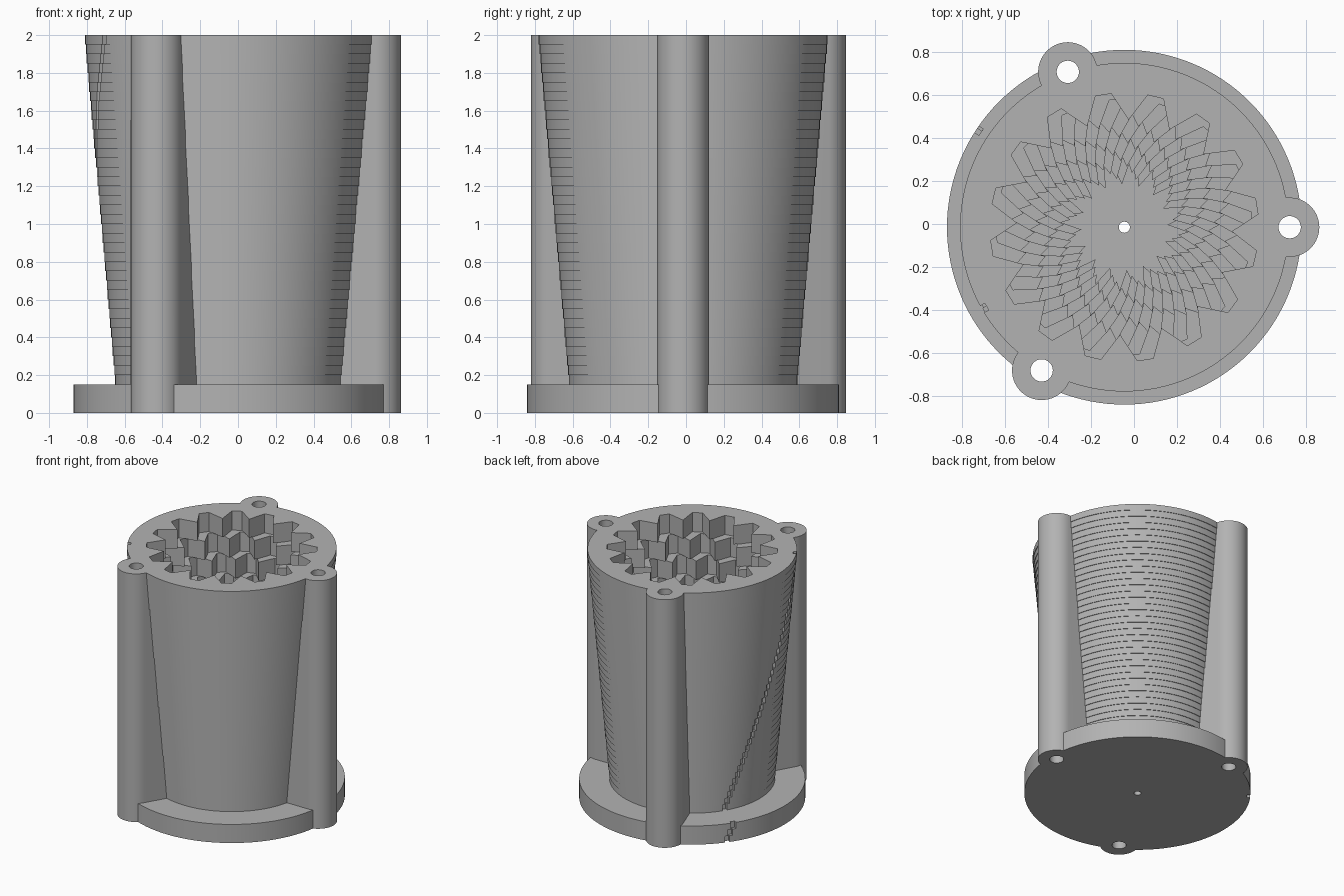
import bpy, bmesh
from math import sin, cos, pi, radians
from mathutils import Matrix

if "Cube" in bpy.data.objects:
    bpy.data.objects.remove(bpy.data.objects["Cube"], do_unlink=True)

CX, CY, TOP, BASE = -0.045, -0.015, 2.0, 0.15
POST_ANGLES = (0, 110, 240)
POST_DIST, POST_R = 0.77, 0.138
LAYERS, TEETH, STEPS = 37, 16, 12

grey = bpy.data.materials.new("light_grey")
grey.use_nodes = True
grey.diffuse_color = (0.45, 0.45, 0.45, 1)
grey.node_tree.nodes["Principled BSDF"].inputs["Base Color"].default_value = grey.diffuse_color


def finish(name, bm):
    """Turn a bmesh into an object standing on the mould's axis."""
    bmesh.ops.recalc_face_normals(bm, faces=bm.faces[:])
    mesh = bpy.data.meshes.new(name)
    bm.to_mesh(mesh)
    bm.free()
    ob = bpy.data.objects.new(name, mesh)
    ob.location = (CX, CY, 0)
    bpy.context.collection.objects.link(ob)
    mesh.materials.append(grey)
    return ob


def prism(name, outline, z0, z1):
    """Extrude a flat outline between two heights."""
    bm = bmesh.new()
    face = bm.faces.new([bm.verts.new((x, y, z0)) for x, y in outline])
    up = bmesh.ops.extrude_face_region(bm, geom=[face])["geom"]
    bmesh.ops.translate(bm, vec=(0, 0, z1 - z0),
                        verts=[v for v in up if isinstance(v, bmesh.types.BMVert)])
    return finish(name, bm)


def arc(r, a0, a1, n, cx=0, cy=0):
    return [(cx + r * cos(a0 + (a1 - a0) * i / n), cy + r * sin(a0 + (a1 - a0) * i / n))
            for i in range(n)]


def combine(target, tool, operation):
    """Boolean the tool into the target, then drop the tool."""
    mod = target.modifiers.new("cut", "BOOLEAN")
    mod.operation, mod.solver, mod.object = operation, "EXACT", tool
    bpy.context.view_layer.objects.active = target
    bpy.ops.object.modifier_apply(modifier=mod.name)
    bpy.data.objects.remove(tool, do_unlink=True)


# Flange and stepped, outward-flaring wall as one lathed solid
def layer_radius(i):
    return 0.605 + 0.16 * i / (LAYERS - 1)


profile = [(0.826, 0), (0.826, BASE)]
for i in range(LAYERS):
    for k in (i, i + 1):
        profile.append((layer_radius(i), BASE + (TOP - BASE) * k / LAYERS))
SEGS = 128
bm = bmesh.new()
rings = [[bm.verts.new((x, y, z)) for x, y in arc(r, 0, 2 * pi, SEGS)] for r, z in profile]
for low, high in zip(rings, rings[1:]):
    for j in range(SEGS):
        k = (j + 1) % SEGS
        bm.faces.new((low[j], low[k], high[k], high[j]))
bm.faces.new(rings[0])
bm.faces.new(rings[-1])
body = finish("mould_body", bm)

# Round posts, each with a straight web running in to the wall
for deg in POST_ANGLES:
    outline = arc(POST_R, -pi / 2, pi / 2, 32, POST_DIST)
    outline += [(POST_DIST, POST_R), (0.4, POST_R), (0.4, -POST_R)]
    post = prism("post", outline, 0, TOP)
    post.rotation_euler.z = radians(deg)
    bpy.context.view_layer.update()
    combine(body, post, "UNION")

# Bolt holes through the posts, and the centre drain hole
for deg in POST_ANGLES:
    hx, hy = POST_DIST * cos(radians(deg)), POST_DIST * sin(radians(deg))
    combine(body, prism("bolt_hole", arc(0.052, 0, 2 * pi, 32, hx, hy), -0.1, TOP + 0.1), "DIFFERENCE")
combine(body, prism("drain_hole", arc(0.026, 0, 2 * pi, 24), -0.1, 0.3), "DIFFERENCE")


# Twisted, stepped star cavity narrowing to the floor
def star(r, valley, twist):
    points = []
    for t in range(TEETH):
        mid = twist + 2 * pi * t / TEETH
        for offset, radius in ((-0.06, r), (0.06, r), (pi / TEETH, valley)):
            points.append((radius * cos(mid + offset), radius * sin(mid + offset)))
    return points


for i in range(STEPS):
    f = i / (STEPS - 1)
    z0 = BASE + (TOP - BASE) * i / STEPS
    z1 = BASE + (TOP - BASE) * (i + 1) / STEPS + (0.003 if i < STEPS - 1 else 0.1)
    outline = star(0.3 + 0.325 * f, 0.2 + 0.3 * f, radians(99 - 62 * (1 - f)))
    combine(body, prism("cavity_step", outline, z0, z1), "DIFFERENCE")

# Narrow stair-stepped groove winding up the outside
total = 40
for parity in (0, 1):
    bm = bmesh.new()
    for i in range(parity, total, 2):
        z = TOP * (i + 0.5) / total
        r = 0.826 if z < BASE else layer_radius(min(LAYERS - 1, int((z - BASE) / 0.05)))
        turn = Matrix.Rotation(radians(143 + 67 * i / (total - 1)), 4, "Z")
        place = turn @ Matrix.Translation((r, 0, z)) @ Matrix.Diagonal((0.05, 0.036, 0.0502, 1))
        bmesh.ops.create_cube(bm, size=1, matrix=place)
    combine(body, finish("groove", bm), "DIFFERENCE")

# Smooth the round walls, keep every step crisp
bpy.ops.object.select_all(action="DESELECT")
body.select_set(True)
bpy.context.view_layer.objects.active = body
body.data.materials.clear()
body.data.materials.append(grey)
for poly in body.data.polygons:
    poly.material_index = 0
bpy.ops.object.shade_smooth_by_angle(angle=radians(25))
